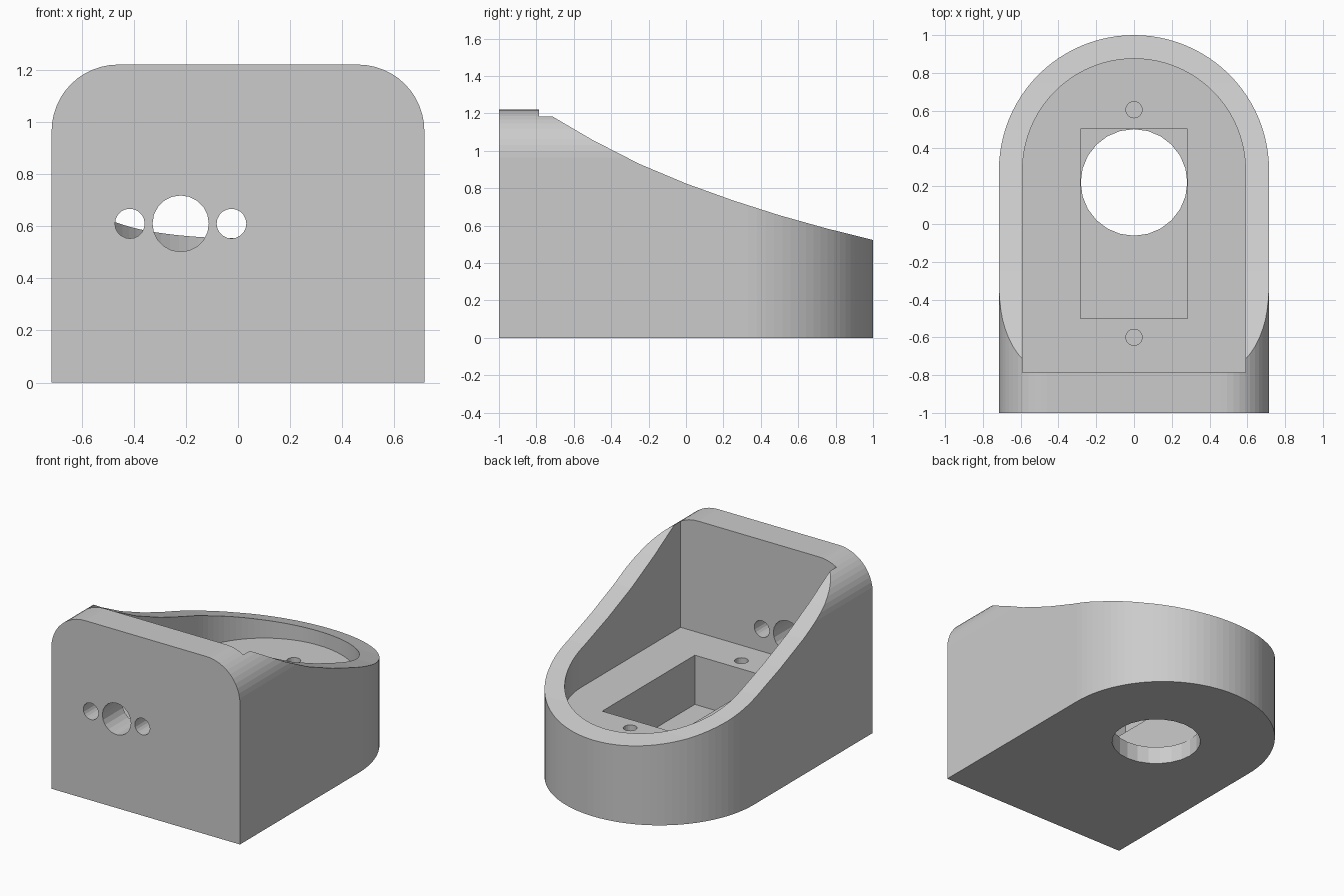
import bpy
import bmesh
from math import cos, sin, pi
from mathutils import Vector

default = bpy.data.objects.get("Cube")
if default:
    bpy.data.objects.remove(default)

W, ARC_Y, TOP = 0.715, 0.285, 1.22
FLOOR, BASE = 0.457, 0.12
WALL_Y = -0.785

grey = bpy.data.materials.new("plain grey")
grey.use_nodes = True
grey.diffuse_color = (0.6, 0.6, 0.6, 1)
grey.node_tree.nodes["Principled BSDF"].inputs["Base Color"].default_value = (0.6, 0.6, 0.6, 1)


def arc(cx, cy, r, start, end, steps):
    angles = [start + (end - start) * i / steps for i in range(steps + 1)]
    return [(cx + r * cos(a), cy + r * sin(a)) for a in angles]


def circle(cx, cy, r, sides):
    return arc(cx, cy, r, 0, 2 * pi, sides)[:-1]


def prism(name, outline, axis, lo, hi):
    """Extrude a 2D outline along an axis from lo to hi."""
    place = {"X": lambda u, v, d: (d, u, v),
             "Y": lambda u, v, d: (u, d, v),
             "Z": lambda u, v, d: (u, v, d)}[axis]
    bm = bmesh.new()
    face = bm.faces.new([bm.verts.new(place(u, v, lo)) for u, v in outline])
    grown = bmesh.ops.extrude_face_region(bm, geom=[face])["geom"]
    verts = [g for g in grown if isinstance(g, bmesh.types.BMVert)]
    bmesh.ops.translate(bm, verts=verts, vec=Vector(place(0, 0, hi - lo)))
    bmesh.ops.recalc_face_normals(bm, faces=bm.faces)
    mesh = bpy.data.meshes.new(name)
    bm.to_mesh(mesh)
    bm.free()
    mesh.materials.append(grey)
    obj = bpy.data.objects.new(name, mesh)
    bpy.context.collection.objects.link(obj)
    return obj


def combine(target, cutter, operation="DIFFERENCE"):
    mod = target.modifiers.new("cut", "BOOLEAN")
    mod.object, mod.operation, mod.solver = cutter, operation, "EXACT"
    bpy.context.view_layer.objects.active = target
    bpy.ops.object.modifier_apply(modifier=mod.name)
    bpy.data.objects.remove(cutter)


# Round-backed body
body = prism("housing", arc(0, ARC_Y, W, 0, pi, 48) + [(-W, -1), (W, -1)], "Z", 0, TOP + 0.1)

# Rounded upper corners
r = 0.255
front = (arc(W - r, TOP - r, r, 0, pi / 2, 12) + arc(r - W, TOP - r, r, pi / 2, pi, 12))
front = [(-1, -0.1), (1, -0.1), (1, 0.5), (W, 0.5)] + front + [(-W, 0.5), (-1, 0.5)]
combine(body, prism("front_shape", front, "Y", -1.1, 1.1), "INTERSECT")

# Concave slope falling to the back
slope = [(-0.785, 1.225), (-0.72, 1.187), (-0.5, 1.058), (-0.25, 0.93), (0, 0.825),
         (0.25, 0.735), (0.5, 0.655), (0.75, 0.585), (1, 0.523), (1.1, 0.5)]
combine(body, prism("slope_cut", slope + [(1.1, 1.5), (-0.785, 1.5)], "X", -1, 1))

# Main cavity
inner = arc(0, ARC_Y, 0.59, 0, pi, 48) + [(-0.59, WALL_Y), (0.59, WALL_Y)]
combine(body, prism("cavity_cut", inner, "Z", FLOOR, 1.6))

# Rectangular pocket with a round opening through the base
p = 0.283
combine(body, prism("pocket_cut", [(-p, -0.5), (p, -0.5), (p, 0.503), (-p, 0.503)], "Z", BASE, 0.6))
combine(body, prism("base_hole_cut", circle(0, 0.22, p - 0.001, 24), "Z", -0.1, 0.2))

# Screw holes in the floor
for y in (-0.6, 0.605):
    combine(body, prism("screw_hole_cut", circle(0, y, 0.043, 20), "Z", 0.2, 0.6))

# Holes through the front wall
for x, radius in ((-0.415, 0.057), (-0.22, 0.108), (-0.025, 0.057)):
    combine(body, prism("wall_hole_cut", circle(x, 0.61, radius, 20), "Y", -1.1, -0.7))
